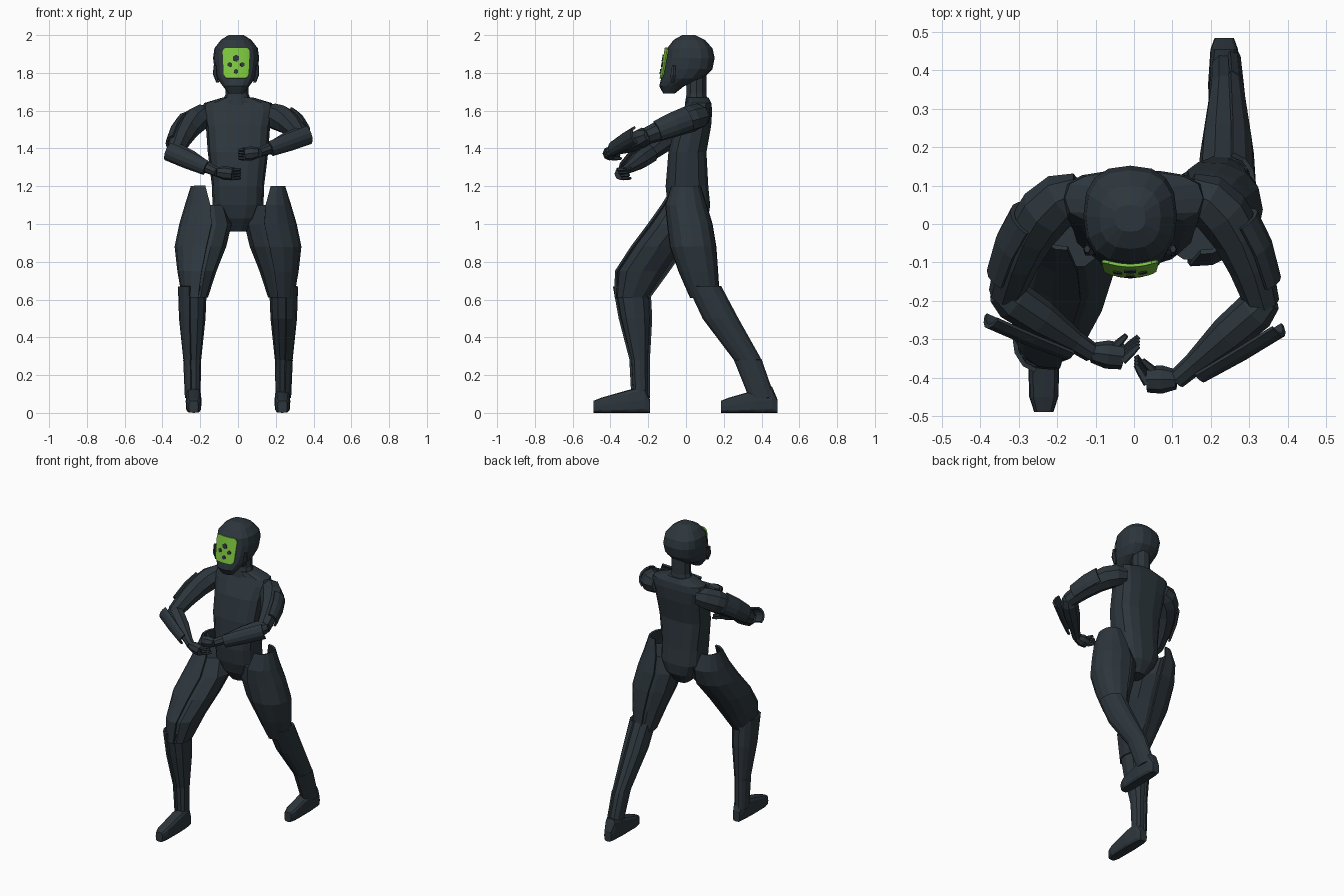
import bpy, bmesh, math
from mathutils import Vector

if "Cube" in bpy.data.objects:
    bpy.data.objects.remove(bpy.data.objects["Cube"])


def material(name, rgb):
    m = bpy.data.materials.new(name)
    m.diffuse_color = (*rgb, 1)
    m.use_nodes = True
    m.node_tree.nodes["Principled BSDF"].inputs["Base Color"].default_value = m.diffuse_color
    return m


DARK = material("dark slate", (0.026, 0.037, 0.046))
GREEN = material("lime green", (0.21, 0.58, 0.05))


def finish(name, bm, mat, thick=0):
    bmesh.ops.recalc_face_normals(bm, faces=bm.faces)
    me = bpy.data.meshes.new(name)
    bm.to_mesh(me)
    bm.free()
    me.materials.append(mat)
    ob = bpy.data.objects.new(name, me)
    bpy.context.collection.objects.link(ob)
    if thick:
        mod = ob.modifiers.new("thickness", "SOLIDIFY")
        mod.thickness, mod.offset = thick, 0


def loft(name, rings, n=10, power=2.0, arc=0):
    """Skin rings of (centre, U, V); arc = half angle around U of an open plate."""
    def sp(t):
        return math.copysign(abs(t) ** (2 / power), t)
    bm = bmesh.new()
    span = arc or math.pi
    angles = [span * (2 * i / n - 1) for i in range(n + (arc > 0))]
    loops = [[bm.verts.new(c + u * sp(math.cos(a)) + v * sp(math.sin(a))) for a in angles]
             for c, u, v in rings]
    for A, B in zip(loops, loops[1:]):
        for i in range(n):
            j = (i + 1) % len(angles)
            bm.faces.new((A[i], A[j], B[j], B[i]))
    if not arc:
        bm.faces.new(loops[0])
        bm.faces.new(loops[-1])
    finish(name, bm, DARK, 0.012 if arc else 0)


def slices(rows, s=1, grow=1.0):
    """Horizontal rings from rows of z, centre x, half width, y0, y1."""
    return [(Vector((s * x, (y0 + y1) / 2, z)), Vector((s * w * grow, 0, 0)),
             Vector((0, (y1 - y0) / 2 * grow, 0))) for z, x, w, y0, y1 in rows]


def centred(rows, x=0):
    return slices([(z, x, w, y0, y1) for z, w, y0, y1 in rows])


def path(points, radii, outward=Vector((0, 0, 1))):
    """Rings square to a path, with U turned to the outward direction."""
    rings = []
    for i, (p, r) in enumerate(zip(points, radii)):
        d = (points[min(i + 1, len(points) - 1)] - points[max(i - 1, 0)]).normalized()
        u = (outward - d * outward.dot(d)).normalized()
        rings.append((p, u * r, d.cross(u) * r))
    return rings


# torso, neck and head
HEAD_X = -.01
loft("torso", centred([
    (.96, .045, -.03, .07), (1.03, .10, -.08, .12), (1.1, .135, -.1, .13), (1.2, .138, -.11, .12),
    (1.38, .16, -.095, .11), (1.52, .17, -.06, .135), (1.6, .19, -.02, .14), (1.64, .18, 0, .135),
    (1.67, .08, 0, .12)]), n=14, power=2.8)
loft("neck", centred([(1.63, .085, -.01, .12), (1.69, .06, 0, .11), (1.8, .06, 0, .11)], HEAD_X / 2))
loft("head", centred([
    (1.69, .04, -.12, -.06), (1.73, .07, -.142, -.01), (1.77, .1, -.132, .09),
    (1.82, .115, -.12, .14), (1.88, .122, -.107, .152), (1.93, .115, -.1, .14),
    (1.975, .08, -.065, .10), (2.0, .04, -.02, .05)], HEAD_X), n=16, power=2.5)


def on_face(x, z, lift=0):
    return Vector((x + HEAD_X, -.136 + 2.6 * x * x + (z - 1.77) * .17 - lift, z))


# curved green face plate with clipped corners
bm = bmesh.new()
bmesh.ops.create_grid(bm, x_segments=8, y_segments=8, size=1)
for v in bm.verts:
    a, b = v.co.x, v.co.y
    k = .9 if abs(a * b) > .8 else 1
    v.co = on_face((.07 + .004 * b) * a * k, 1.853 + .082 * b * k)
finish("face_plate", bm, GREEN, .008)

# dark spots on the face plate
for x, z, r in ((0, .028, .018), (-.033, -.006, .013), (.033, -.006, .013), (0, -.042, .013)):
    bm = bmesh.new()
    bmesh.ops.create_circle(bm, cap_ends=True, segments=6, radius=r)
    for v in bm.verts:
        v.co = on_face(x + v.co.x, 1.85 + z + v.co.y, .007)
    finish("face_spot", bm, DARK, .004)

# ear clips
for s in (-1, 1):
    loft("ear_clip", slices([(1.75, .098 + s * HEAD_X, .008, -.08, -.06),
                             (1.79, .111 + s * HEAD_X, .011, -.085, -.05),
                             (1.84, .112 + s * HEAD_X, .008, -.075, -.055)], s), n=6)

# legs share widths (z, centre x, half width); each has its own depths (y0, y1)
THIGH = [(1.2, .183, .058), (1.1, .165, .105), (1.0, .163, .135), (.88, .19, .133),
         (.75, .21, .10), (.61, .222, .065)]
SHIN = [(.67, .235, .07), (.5, .236, .064), (.28, .237, .042), (.08, .235, .036)]
FRONT_THIGH = [(-.06, .08), (-.12, .11), (-.19, .08), (-.28, -.01), (-.365, -.1), (-.37, -.2)]
FRONT_SHIN = [(-.375, -.2), (-.345, -.19), (-.29, -.2), (-.28, -.2)]
REAR_THIGH = [(-.07, .07), (-.1, .10), (-.09, .13), (-.075, .15), (-.03, .16), (.03, .17)]
REAR_SHIN = [(.02, .175), (.1, .265), (.265, .39), (.345, .46)]


def joined(widths, depths):
    return [a + b for a, b in zip(widths, depths)]


for s, thigh_y, shin_y, foot_y in ((-1, FRONT_THIGH, FRONT_SHIN, 0), (1, REAR_THIGH, REAR_SHIN, .675)):
    thigh, shin = joined(THIGH, thigh_y), joined(SHIN, shin_y)
    loft("thigh", slices(thigh[1:], s, .96), power=2.3)
    loft("thigh_plate", slices(thigh, s, 1.05), n=8, power=2.3, arc=1.7)
    loft("shin", slices(shin, s), power=2.3)
    loft("shin_plate", slices(shin[:3], s, 1.1), n=6, power=2.3, arc=1.35)
    loft("ankle_cuff", slices(shin[2:], s, 1.12), n=6, power=2.5, arc=1.35)
    # foot, skinned from toe to heel
    loft("foot", [(Vector((s * .235, y + foot_y, h)), Vector((w, 0, 0)), Vector((0, 0, h)))
                  for y, w, h in ((-.49, .025, .032), (-.45, .038, .04), (-.31, .042, .06),
                                  (-.22, .036, .07), (-.19, .025, .035))], n=12, power=4)

# arms, from elbow, wrist, knuckles and fingertips
ARMS = [(-1, (-.335, -.185, 1.38), (-.11, -.335, 1.275), (-.03, -.345, 1.265), (.012, -.305, 1.265)),
        (1, (.335, -.21, 1.465), (.11, -.405, 1.378), (.035, -.405, 1.37), (.005, -.355, 1.37))]
for s, *joints in ARMS:
    elbow, wrist, knuckle, tip = map(Vector, joints)
    shoulder, bend = Vector((s * .14, .085, 1.575)), Vector((s * .265, .06, 1.575))

    def upper(t):
        return shoulder * (1 - t) ** 2 + bend * 2 * t * (1 - t) + elbow * t * t

    def fore(t):
        return elbow.lerp(wrist, t)
    loft("upper_arm", path([upper(t / 5) for t in range(6)], (.05, .068, .072, .066, .058, .045)), n=8)
    loft("upper_arm_plate", path([upper(t) for t in (.5, .7, .9)],
                                 (.073, .07, .06), Vector((s, -.1, .1))), n=5, arc=1.0)
    loft("forearm", path([fore(t) for t in (-.08, .08, .4, .8, 1)], (.036, .054, .05, .03, .026)), n=8)
    out = Vector((s * .6, -.8, .1))
    loft("forearm_plate", path([fore(t) + out * (.045 - .045 * t) for t in (0, .4, .8)],
                               (.05, .048, .04), out), n=5, arc=1.1)
    loft("palm", path([wrist, wrist.lerp(knuckle, .5), knuckle], (.026, .037, .034)), n=8)
    # fingers and thumb
    for i in range(4):
        side = Vector((0, .008, -.015)) * (i - 1.5)
        loft("finger", path([knuckle.lerp(tip, t) + side for t in (0, .6, 1)], (.011, .01, .007)), n=5)
    palm = wrist.lerp(knuckle, .5)
    loft("thumb", path([palm + Vector((-s * .05, .05, .025)) * t for t in (0, .5, 1)],
                       (.014, .012, .007)), n=5)
